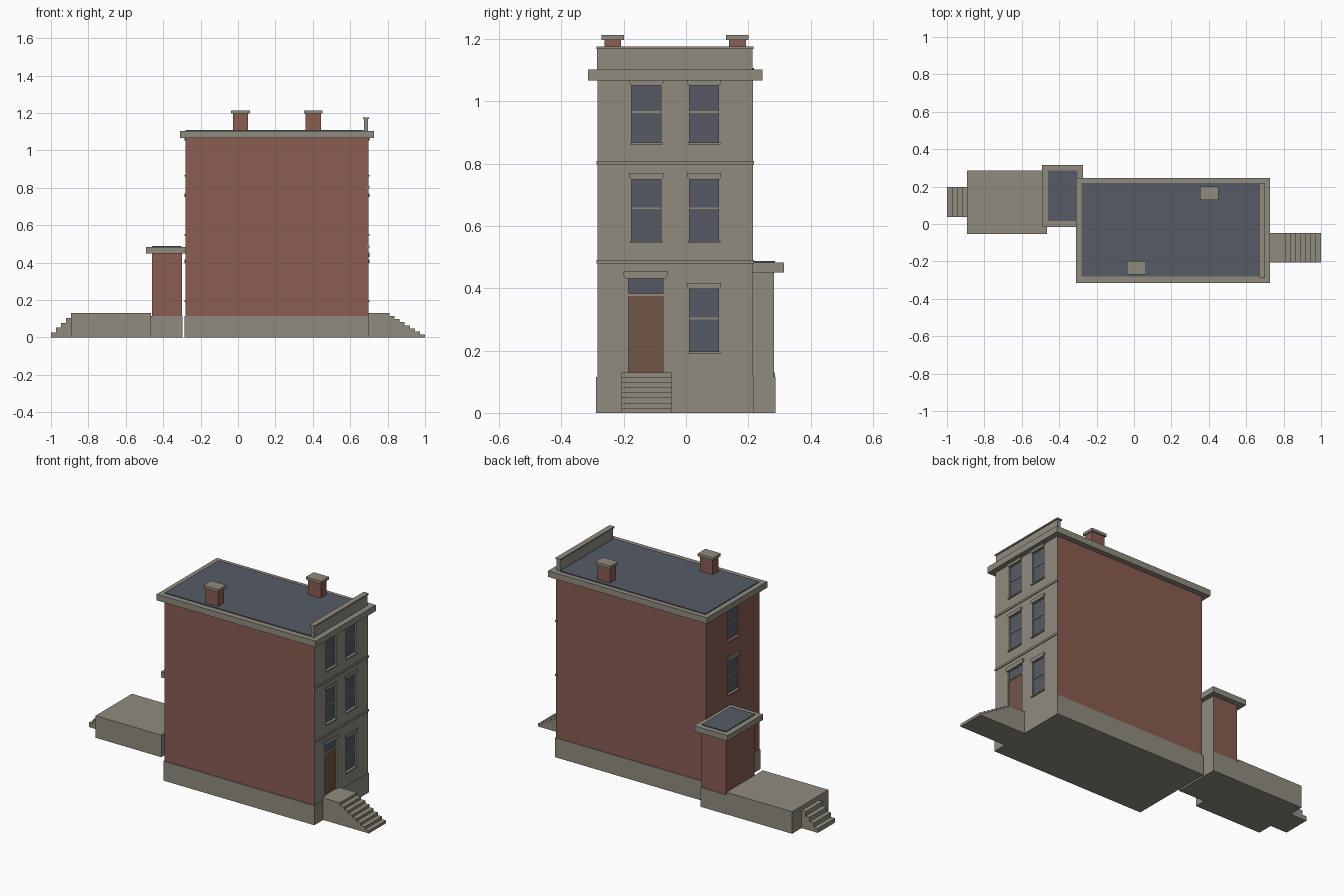
import bpy
import bmesh

default = bpy.data.objects.get("Cube")
if default:
    bpy.data.objects.remove(default, do_unlink=True)


def make_material(name, rgb):
    mat = bpy.data.materials.new(name)
    mat.use_nodes = True
    mat.diffuse_color = (*rgb, 1)
    mat.node_tree.nodes["Principled BSDF"].inputs["Base Color"].default_value = (*rgb, 1)
    return mat


STONE = make_material("stone", (0.28, 0.26, 0.213))
BRICK = make_material("brick", (0.255, 0.11, 0.085))
SLATE = make_material("slate", (0.092, 0.104, 0.13))
GLASS = make_material("window glass", (0.095, 0.102, 0.128))
WOOD = make_material("door wood", (0.16, 0.093, 0.06))


def finish(name, bm, mats):
    bmesh.ops.recalc_face_normals(bm, faces=bm.faces)
    mesh = bpy.data.meshes.new(name)
    bm.to_mesh(mesh)
    bm.free()
    obj = bpy.data.objects.new(name, mesh)
    for mat in mats:
        mesh.materials.append(mat)
    bpy.context.collection.objects.link(obj)
    return obj


def box(name, x, y, z, *mats):
    """Box from (low, high) ranges."""
    bm = bmesh.new()
    bmesh.ops.create_cube(bm, size=1)
    for v in bm.verts:
        v.co = [r[0] if c < 0 else r[1] for c, r in zip(v.co, (x, y, z))]
    return finish(name, bm, mats)


def prism(name, points, mat, place, depth):
    """Extrude a 2D outline by depth; place maps (u, v) to a 3D point."""
    bm = bmesh.new()
    face = bm.faces.new([bm.verts.new(place(u, v)) for u, v in points])
    new = bmesh.ops.extrude_face_region(bm, geom=[face])["geom"]
    bmesh.ops.translate(bm, vec=depth, verts=[g for g in new if isinstance(g, bmesh.types.BMVert)])
    return finish(name, bm, [mat])


def stone_front(obj):
    """Give the faces turned to +x the second material."""
    for p in obj.data.polygons:
        p.material_index = int(p.normal.x > 0.9)


# Main house walls, with a stone street front
FRONT, REAR = 0.697, -0.28
walls = box("house_walls", (REAR, FRONT), (-0.284, 0.215), (0.02, 1.08), BRICK, STONE)
stone_front(walls)
box("house_plinth", (-0.285, 0.701), (-0.289, 0.219), (0, 0.115), STONE)
for i, z in enumerate((0.479, 0.797)):
    box(f"string_course_{i + 1}", (0.69, 0.702), (-0.287, 0.218), (z, z + 0.012), STONE)

# Openings: recess, glass, meeting bar, lintel and sill
RECESS = 0.012


def cut(name, wall, side, y, z):
    cutter = box(name + "_cutter", (wall - RECESS, wall + RECESS), y, z, BRICK, STONE)
    for p in cutter.data.polygons:
        p.material_index = int(side > 0)
    mod = walls.modifiers.new(name, "BOOLEAN")
    mod.operation = "DIFFERENCE"
    mod.solver = "EXACT"
    mod.object = cutter
    cutter.hide_render = True
    cutter.hide_viewport = True
    cutter.display_type = "WIRE"


def panel(name, wall, side, y, z, mat, back, out):
    """Plate reaching from depth back to depth out, along the wall's normal."""
    box(name, sorted((wall + side * back, wall + side * out)), y, z, mat)


def lintel(name, wall, side, y, z, height):
    y0, y1 = y
    outline = [(y0, z), (y1, z), (y1 + 0.008, z + height * 0.4), (y1 + 0.008, z + height),
               (y0 - 0.008, z + height), (y0 - 0.008, z + height * 0.4)]
    prism(name, outline, STONE, lambda u, v: (wall - side * 0.004, u, v), (side * 0.011, 0, 0))


def window(name, wall, side, y, z):
    cut(name, wall, side, y, z)
    panel(name + "_glass", wall, side, y, z, GLASS, -0.014, -0.009)
    mid = (z[0] + z[1]) / 2 + 0.006
    panel(name + "_bar", wall, side, y, (mid - 0.003, mid + 0.003), STONE, -0.012, -0.005)
    lintel(name + "_lintel", wall, side, y, z[1], 0.02)
    panel(name + "_sill", wall, side, (y[0] - 0.005, y[1] + 0.005),
          (z[0] - 0.007, z[0]), STONE, -0.01, 0.007)


FLOORS = {"ground": (0.197, 0.397), "middle": (0.552, 0.75), "top": (0.868, 1.052)}
LEFT_BAY, RIGHT_BAY, REAR_BAY = (-0.175, -0.081), (0.011, 0.105), (-0.088, 0.008)
for floor, z in FLOORS.items():
    window(floor + "_right_window", FRONT, 1, RIGHT_BAY, z)
    window(floor + "_rear_window", REAR, -1, REAR_BAY, z)
    if floor != "ground":
        window(floor + "_left_window", FRONT, 1, LEFT_BAY, z)

# Street door with a fanlight above
DOOR_Y = (-0.185, -0.074)
cut("door_opening", FRONT, 1, DOOR_Y, (0.13, 0.431))
panel("street_door", FRONT, 1, DOOR_Y, (0.13, 0.375), WOOD, -0.014, -0.008)
panel("door_transom", FRONT, 1, DOOR_Y, (0.375, 0.383), STONE, -0.014, -0.004)
panel("fanlight", FRONT, 1, DOOR_Y, (0.383, 0.431), GLASS, -0.014, -0.009)
lintel("door_lintel", FRONT, 1, (-0.193, -0.066), 0.431, 0.023)

# Cornice, flat roof and parapet
box("house_cornice", (-0.31, 0.728), (-0.315, 0.246), (1.067, 1.103), STONE)
box("house_roof", (-0.28, 0.67), (-0.282, 0.218), (1.09, 1.108), SLATE)
box("parapet", (0.675, 0.695), (-0.285, 0.213), (1.09, 1.168), STONE)
box("parapet_cap", (0.669, 0.701), (-0.288, 0.217), (1.168, 1.176), STONE)

# Chimneys
for name, cx, cy in (("front", 0.013, -0.235), ("back", 0.403, 0.165)):
    box(name + "_chimney", (cx - 0.041, cx + 0.041), (cy - 0.027, cy + 0.027), (1.09, 1.197), BRICK)
    box(name + "_chimney_cap", (cx - 0.05, cx + 0.05), (cy - 0.036, cy + 0.036), (1.197, 1.213), STONE)

# Rear annex
annex = box("annex_walls", (-0.46, -0.3), (0.016, 0.283), (0.02, 0.46), BRICK, STONE)
stone_front(annex)
box("annex_plinth", (-0.465, -0.296), (0.012, 0.287), (0, 0.115), STONE)
box("annex_cornice", (-0.492, -0.272), (-0.016, 0.315), (0.45, 0.483), STONE)
box("annex_roof", (-0.461, -0.303), (0.015, 0.285), (0.47, 0.488), SLATE)

# Rear terrace
LANDING = 0.13
box("terrace", (-0.893, -0.464), (-0.053, 0.286), (0, LANDING), STONE)


def stairs(name, side, wall, top, end, steps, y):
    """Solid flight running outward along x from a landing."""
    run, rise = (end - top) / steps, LANDING / (steps + 1)
    outline = [(wall, 0), (wall, LANDING), (top, LANDING)]
    for i in range(steps):
        z = LANDING - rise * (i + 1)
        outline += [(top + run * i, z), (top + run * (i + 1), z)]
    outline.append((end, 0))
    prism(name, outline, STONE, lambda u, v: (side * u, y[0], v), (0, y[1] - y[0], 0))


stairs("street_steps", 1, 0.69, 0.81, 1.0, 7, (-0.207, -0.047))
stairs("terrace_steps", -1, 0.885, 0.893, 1.0, 4, (0.038, 0.198))
